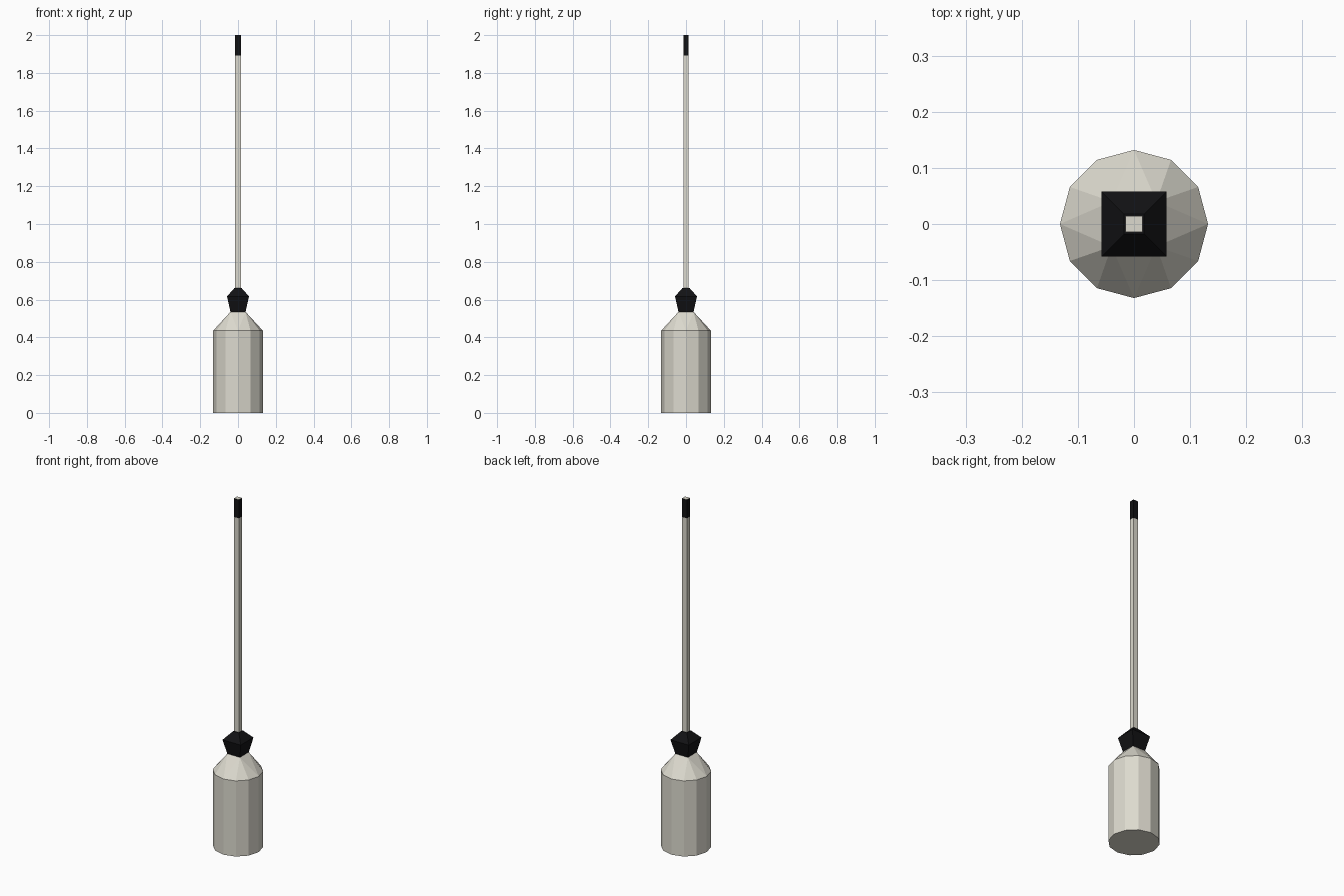
import bpy, bmesh
from math import cos, sin, pi

if "Cube" in bpy.data.objects:
    bpy.data.objects.remove(bpy.data.objects["Cube"])


def material(name, rgb):
    m = bpy.data.materials.new(name)
    m.diffuse_color = (*rgb, 1)
    m.use_nodes = True
    m.node_tree.nodes["Principled BSDF"].inputs["Base Color"].default_value = m.diffuse_color
    return m


cream = material("cream", (0.72, 0.70, 0.62))
black = material("black", (0.006, 0.006, 0.007))


def finish(bm, name, mats):
    bmesh.ops.recalc_face_normals(bm, faces=bm.faces)
    me = bpy.data.meshes.new(name)
    bm.to_mesh(me)
    bm.free()
    for m in mats:
        me.materials.append(m)
    ob = bpy.data.objects.new(name, me)
    bpy.context.collection.objects.link(ob)
    return ob


def square(bm, hx, hy, z):
    return [bm.verts.new((sx * hx, sy * hy, z))
            for sx, sy in ((1, 1), (-1, 1), (-1, -1), (1, -1))]


def bridge(bm, a, b):
    n = len(a)
    for i in range(n):
        j = (i + 1) % n
        bm.faces.new((a[i], a[j], b[j], b[i]))


def square_loft(name, sections, mats, top_slot=0):
    """Stack of square sections (hx, hy, z), capped at both ends."""
    bm = bmesh.new()
    rings = [square(bm, *s) for s in sections]
    for a, b in zip(rings, rings[1:]):
        bridge(bm, a, b)
    bm.faces.new(rings[0])
    bm.faces.new(rings[-1]).material_index = top_slot
    return finish(bm, name, mats)


# Twelve-sided body whose shoulder tapers to a square neck
R, N = 0.132, 12
bm = bmesh.new()
low, high = [[bm.verts.new((R * cos(2 * pi * i / N), R * sin(2 * pi * i / N), z))
              for i in range(N)] for z in (0, 0.435)]
bm.faces.new(low)
bridge(bm, low, high)
neck = square(bm, 0.04, 0.04, 0.535)
for c in range(4):
    for k in range(3):
        bm.faces.new((high[3 * c + k], high[(3 * c + k + 1) % N], neck[c]))
    bm.faces.new((high[(3 * c + 3) % N], neck[(c + 1) % 4], neck[c]))
bm.faces.new(neck)
finish(bm, "body", [cream])

# Black faceted collar
square_loft("collar", [(0.04, 0.04, 0.535), (0.058, 0.058, 0.617),
                       (0.018, 0.018, 0.662)], [black])

# Thin mast and its black tip with a light end face
HX, HY = 0.0155, 0.014
square_loft("mast", [(HX, HY, 0.65), (HX, HY, 1.893)], [cream])
square_loft("mast_tip", [(HX, HY, 1.893), (HX, HY, 2.0)], [black, cream], top_slot=1)
